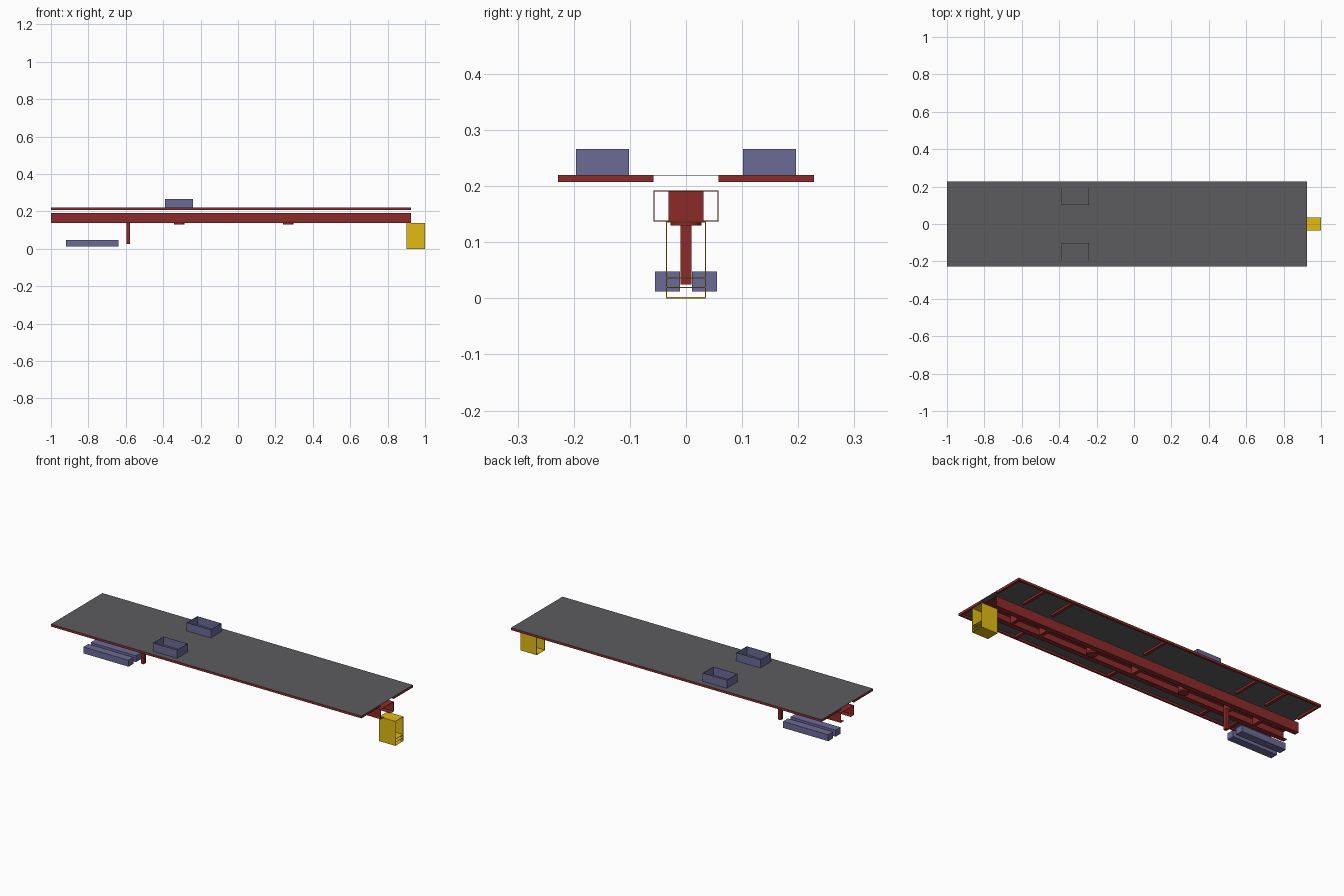
import bpy, bmesh

if "Cube" in bpy.data.objects:
    bpy.data.objects.remove(bpy.data.objects["Cube"])


def material(name, rgb):
    m = bpy.data.materials.new(name)
    m.diffuse_color = (*rgb, 1)
    m.use_nodes = True
    m.node_tree.nodes["Principled BSDF"].inputs["Base Color"].default_value = m.diffuse_color
    return m


RED = material("frame_red", (0.27, 0.023, 0.023))
DARK = material("deck_dark", (0.108, 0.108, 0.115))
SLATE = material("slate", (0.147, 0.147, 0.31))
YELLOW = material("yellow", (0.76, 0.5, 0.006))


def build(name, boxes, mat):
    """One object from boxes given as (x0, x1, y0, y1, z0, z1)."""
    bm = bmesh.new()
    for x0, x1, y0, y1, z0, z1 in boxes:
        vs = bmesh.ops.create_cube(bm, size=1)["verts"]
        bmesh.ops.scale(bm, vec=(x1 - x0, y1 - y0, z1 - z0), verts=vs)
        bmesh.ops.translate(bm, vec=((x0 + x1) / 2, (y0 + y1) / 2, (z0 + z1) / 2), verts=vs)
    me = bpy.data.meshes.new(name)
    bm.to_mesh(me)
    bm.free()
    ob = bpy.data.objects.new(name, me)
    bpy.context.collection.objects.link(ob)
    me.materials.append(mat)
    return ob


def both(boxes):
    """Add the y-mirrored copy of every box."""
    return boxes + [(a, b, -d, -c, e, f) for a, b, c, d, e, f in boxes]


X0, X1, W, T = -1.0, 0.925, 0.228, 0.002
RIBS = (0.75, 0.57, -0.02, -0.605, -0.79)
PADS = (0.268, -0.315)

# deck plate
build("deck", [(X0, X1, -W, W, 0.2185, 0.22)], DARK)

# side rails and cross ribs under the deck
Z = (0.207, 0.2185)
build("deck_rails", both([(X0, X1, W - 0.01, W, *Z)]), RED)
ends = [(X0, X0 + 0.012, 0.058, W - 0.01, *Z), (X1 - 0.012, X1, 0.058, W - 0.01, *Z)]
build("deck_ribs", both(ends + [(x - 0.008, x + 0.008, 0.058, W - 0.01, *Z) for x in RIBS]), RED)

# spine: box section with a slot along the underside
build("spine", both([
    (X0, X1, 0.058 - T, 0.058, 0.137, 0.192),
    (X0, X1, 0.03, 0.058 - T, 0.137, 0.137 + T)])
    + [(X0, X1, -0.058 + T, 0.058 - T, 0.192 - T, 0.192)], RED)

# cross members inside the spine
build("spine_crossmembers", [(x - 0.01, x + 0.01, -0.031, 0.031, 0.137, 0.191)
                             for x in RIBS + PADS], RED)

# round pads below the spine
for i, x in enumerate(PADS):
    bpy.ops.mesh.primitive_cylinder_add(vertices=16, radius=0.028, depth=0.009,
                                        location=(x, 0, 0.1345))
    pad = bpy.context.object
    pad.name = f"pivot_pad_{i + 1}"
    pad.data.materials.append(RED)

# support post
build("support_post", [(-0.595, -0.577, -0.01, 0.01, 0.025, 0.14)], RED)

# low side boxes
build("lower_boxes", both([(-0.92, -0.64, 0.011, 0.055, 0.012, 0.048)]), SLATE)

# open trays standing on the deck
build("deck_trays", both([
    (-0.39, -0.24, 0.102, 0.102 + T, 0.22, 0.266),
    (-0.39, -0.24, 0.196 - T, 0.196, 0.22, 0.266),
    (-0.39, -0.39 + T, 0.102, 0.196, 0.22, 0.266),
    (-0.24 - T, -0.24, 0.102, 0.196, 0.22, 0.266)]), SLATE)

# yellow end housing, open along x, with two shelves at the outer end
H = (0.9, 1.0)
build("end_housing", both([(*H, 0.036 - T, 0.036, 0, 0.137)]) + [
    (*H, -0.036, 0.036, 0, T),
    (*H, -0.036, 0.036, 0.137 - T, 0.137),
    (0.95, 1.0, -0.035, 0.035, 0.035, 0.035 + T),
    (0.95, 1.0, -0.035, 0.035, 0.018, 0.018 + T)], YELLOW)
